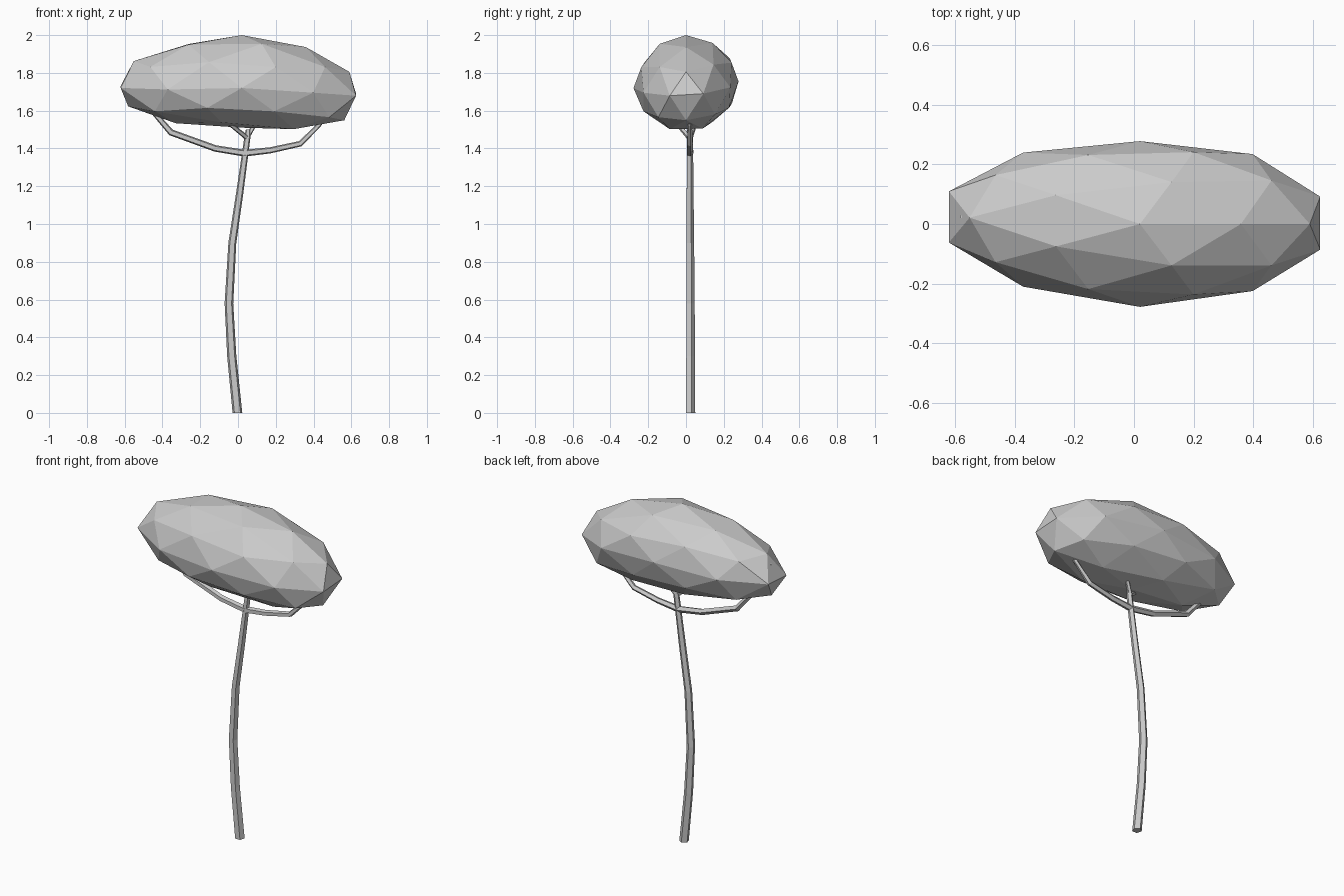
import bpy, bmesh, math
from mathutils import Vector

cube = bpy.data.objects.get("Cube")
if cube:
    bpy.data.objects.remove(cube)

grey = bpy.data.materials.new("plain grey")
grey.use_nodes = True
colour = (0.6, 0.6, 0.6, 1)
grey.diffuse_color = colour
grey.node_tree.nodes["Principled BSDF"].inputs["Base Color"].default_value = colour


def finish(bm, name):
    bmesh.ops.recalc_face_normals(bm, faces=bm.faces)
    mesh = bpy.data.meshes.new(name)
    bm.to_mesh(mesh)
    bm.free()
    mesh.materials.append(grey)
    obj = bpy.data.objects.new(name, mesh)
    bpy.context.collection.objects.link(obj)
    return obj


def limb(name, path, sides=5):
    """Faceted tapering tube through (x, y, z, radius) points, one edge at the back."""
    bm = bmesh.new()
    pts = [Vector(p[:3]) for p in path]
    rings = []
    for i, p in enumerate(pts):
        along = (pts[min(i + 1, len(pts) - 1)] - pts[max(i - 1, 0)]).normalized()
        if p.z == 0:
            along = Vector((0, 0, 1))  # level cut at the ground
        u = Vector((0, 1, 0)).cross(along).normalized()
        v = along.cross(u)
        ring = []
        for k in range(sides):
            a = math.pi / 2 + math.tau * k / sides
            ring.append(bm.verts.new(p + path[i][3] * (math.cos(a) * u + math.sin(a) * v)))
        rings.append(ring)
    for low, high in zip(rings, rings[1:]):
        for k in range(sides):
            n = (k + 1) % sides
            bm.faces.new((low[k], low[n], high[n], high[k]))
    bm.faces.new(rings[0])
    bm.faces.new(rings[-1])
    return finish(bm, name)


# Canopy: stretched faceted ball, drooping at the ends, front and lower right
bm = bmesh.new()
bmesh.ops.create_icosphere(bm, subdivisions=2, radius=1)
for vert in bm.verts:
    x, y, z = vert.co
    right, left, front = max(x, 0), max(-x, 0), max(-y, 0)
    droop = 0.07 * right ** 1.5 + 0.025 * left + 0.035 * front * (1 - z * z)
    if z < -0.3 and x > 0.3:
        droop += 0.022
    vert.co = (0.655 * x + 0.02 * (1 - x * x),
               0.278 * y + 0.025 * left + 0.02 * right * max(y, 0),
               1.755 + 0.245 * z - droop)
finish(bm, "canopy")

# Trunk: bowed, thinning towards the canopy
limb("trunk", [(-0.003, 0.022, 0, 0.027), (-0.033, 0.022, 0.3, 0.0255),
               (-0.048, 0.022, 0.58, 0.024), (-0.03, 0.021, 0.9, 0.022),
               (0.01, 0.02, 1.17, 0.02), (0.05, 0.02, 1.46, 0.017),
               (0.053, 0.02, 1.5, 0.012)])

# Long side branches
limb("left_branch", [(0.035, 0.02, 1.375, 0.019), (-0.12, 0.02, 1.4, 0.018),
                     (-0.355, 0.02, 1.485, 0.018), (-0.48, 0.022, 1.63, 0.013),
                     (-0.58, 0.025, 1.81, 0.005)])
limb("right_branch", [(0.035, 0.02, 1.375, 0.019), (0.17, 0.02, 1.39, 0.017),
                      (0.33, 0.02, 1.425, 0.016), (0.43, 0.02, 1.525, 0.012),
                      (0.47, 0.02, 1.58, 0.007)])

# Small forks at the trunk top
limb("front_fork", [(0.05, 0.02, 1.455, 0.014), (-0.05, -0.05, 1.535, 0.011),
                    (-0.09, -0.08, 1.58, 0.007)])
limb("back_fork", [(0.045, 0.022, 1.455, 0.014), (0.085, 0.045, 1.52, 0.011),
                   (0.11, 0.06, 1.58, 0.007)])
